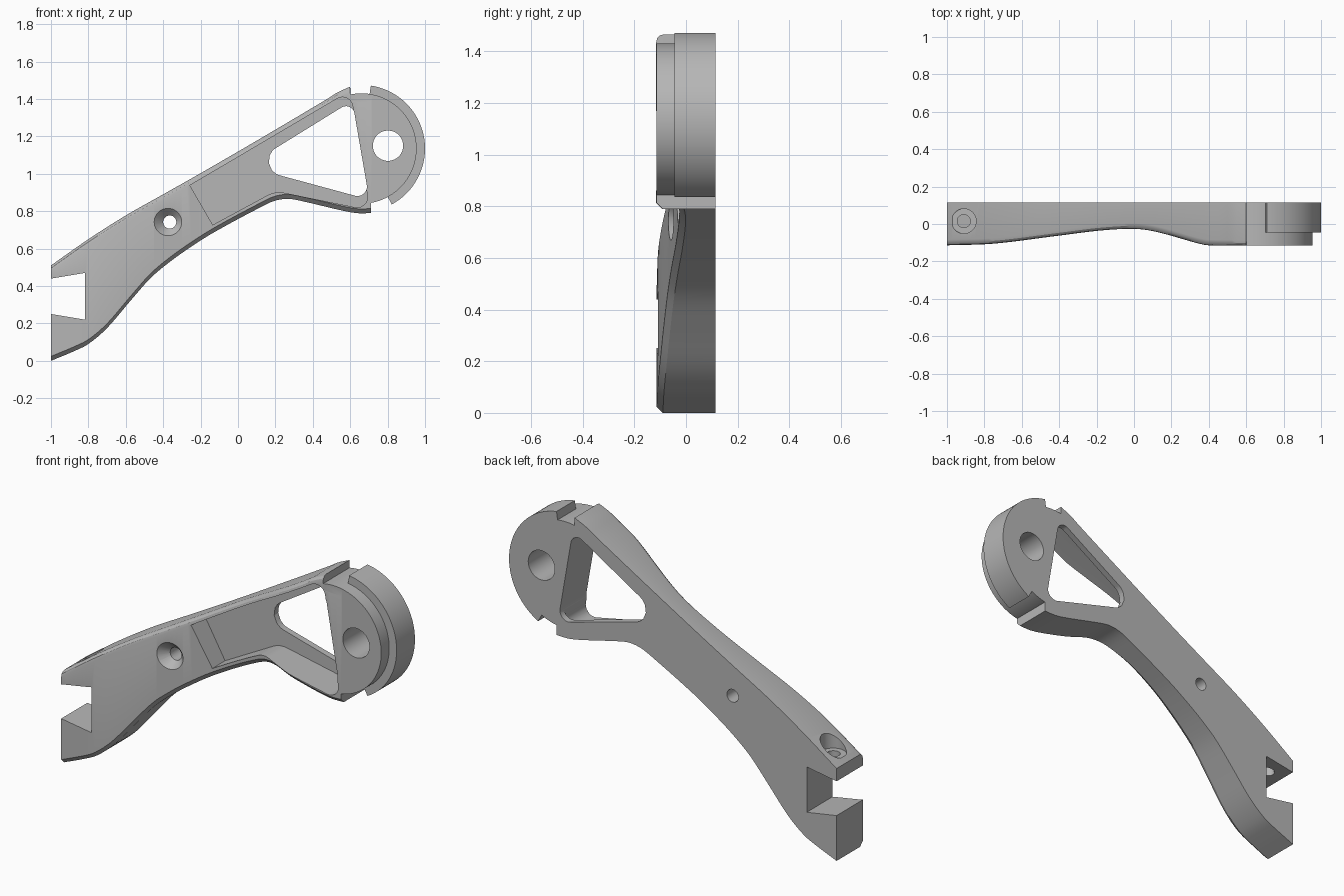
import bpy
import bmesh
import math
from mathutils import Matrix, Vector

if "Cube" in bpy.data.objects:
    bpy.data.objects.remove(bpy.data.objects["Cube"], do_unlink=True)

BACK, FRONT = 0.115, -0.115
HEAD = (0.66, 1.135)
R_DISC, R_RIM = 0.295, 0.34

grey = bpy.data.materials.new("plain grey")
grey.use_nodes = True
colour = (0.47, 0.47, 0.47, 1)
grey.diffuse_color = colour
grey.node_tree.nodes["Principled BSDF"].inputs["Base Color"].default_value = colour


def finish(name, bm):
    bmesh.ops.recalc_face_normals(bm, faces=bm.faces)
    mesh = bpy.data.meshes.new(name)
    bm.to_mesh(mesh)
    bm.free()
    mesh.materials.append(grey)
    obj = bpy.data.objects.new(name, mesh)
    bpy.context.collection.objects.link(obj)
    return obj


def loft(name, rings):
    """Skin a row of matching closed rings and cap both ends."""
    bm = bmesh.new()
    rows = [[bm.verts.new(p) for p in ring] for ring in rings]
    n = len(rows[0])
    for a, b in zip(rows, rows[1:]):
        for i in range(n):
            j = (i + 1) % n
            bm.faces.new((a[i], a[j], b[j], b[i]))
    bm.faces.new(rows[0])
    bm.faces.new(rows[-1])
    return finish(name, bm)


def prism(name, outline, y0, y1):
    return loft(name, [[(x, y, z) for x, z in outline] for y in (y0, y1)])


def rod(name, centre, r_start, r_end, length, along_y=True, sides=48):
    """Cylinder or cone; r_end is the front (or upper) radius."""
    turn = Matrix.Rotation(math.pi / 2, 4, 'X') if along_y else Matrix()
    bm = bmesh.new()
    bmesh.ops.create_cone(bm, cap_ends=True, segments=sides, radius1=r_start,
                          radius2=r_end, depth=length,
                          matrix=Matrix.Translation(centre) @ turn)
    return finish(name, bm)


def rounded(corners, steps=8):
    """Polygon from (x, z, radius) corners with true arc fillets."""
    out = []
    for i, (x, z, r) in enumerate(corners):
        p = Vector((x, z))
        if r == 0:
            out.append((x, z))
            continue
        a = (Vector(corners[i - 1][:2]) - p).normalized()
        b = (Vector(corners[(i + 1) % len(corners)][:2]) - p).normalized()
        half = a.angle(b) / 2
        c = p + (a + b).normalized() * r / math.sin(half)
        u = p + a * r / math.tan(half) - c
        v = p + b * r / math.tan(half) - c
        for k in range(steps + 1):
            t = k / steps
            q = c + (u * (1 - t) + v * t).normalized() * r
            out.append((q.x, q.y))
    return out


def curve(points, x):
    """Smooth height through sorted points."""
    n = len(points)

    def slope(i):
        a, b = points[max(i - 1, 0)], points[min(i + 1, n - 1)]
        return (b[1] - a[1]) / (b[0] - a[0])
    i = max(k for k in range(n - 1) if points[k][0] <= x or k == 0)
    (x0, v0), (x1, v1) = points[i], points[i + 1]
    h = x1 - x0
    t = min(max((x - x0) / h, 0), 1)
    return ((2 * t**3 - 3 * t**2 + 1) * v0 + (t**3 - 2 * t**2 + t) * h * slope(i)
            + (3 * t**2 - 2 * t**3) * v1 + (t**3 - t**2) * h * slope(i + 1))


def combine(target, tool, operation):
    mod = target.modifiers.new(operation.lower(), 'BOOLEAN')
    mod.operation, mod.solver, mod.object = operation, 'EXACT', tool
    bpy.context.view_layer.objects.active = target
    bpy.ops.object.modifier_apply(modifier=mod.name)
    bpy.data.objects.remove(tool, do_unlink=True)


# Arm: upright sections with a chamfered lower and rounded upper front edge
TOP = [(-1, 0.51), (-0.8, 0.65), (-0.6, 0.777), (-0.4, 0.89), (-0.2, 1.003),
       (0.1, 1.177), (0.48, 1.402), (0.53, 1.434), (0.6, 1.466)]
BOTTOM = [(-1, 0), (-0.88, 0.05), (-0.8, 0.09), (-0.7, 0.175), (-0.58, 0.315),
          (-0.47, 0.44), (-0.38, 0.517), (-0.28, 0.59), (-0.135, 0.683),
          (0.13, 0.826), (0.2, 0.857), (0.27, 0.866), (0.35, 0.852),
          (0.55, 0.805), (0.64, 0.789), (0.71, 0.79)]
FACE = [(-1, -0.114), (-0.75, -0.105), (-0.4, -0.062), (-0.18, -0.035),
        (0, -0.026), (0.12, -0.042), (0.36, -0.108), (0.42, FRONT), (0.71, FRONT)]


def section(x, top):
    b, f = curve(BOTTOM, x), curve(FACE, x)
    profile = [(BACK, b), (BACK, top), (f + 0.03, top), (f + 0.015, top - 0.004),
               (f + 0.004, top - 0.015), (f, top - 0.03), (f, b + 0.024), (f + 0.024, b)]
    return [(x, y, z) for y, z in profile]


stations = [-1 + 1.6 * i / 64 for i in range(65)]
rings = [section(x, curve(TOP, x)) for x in stations]
rings += [section(x, 1.415) for x in (0.601, 0.64, 0.68, 0.71)]
body = loft("handle_body", rings)

# Round head and its stepped rear rim
combine(body, rod("head_disc", (HEAD[0], 0, HEAD[1]), R_DISC, R_DISC,
                  BACK - FRONT, sides=96), 'UNION')
angles = [math.radians(-61.5 + 143 * i / 48) for i in range(49)]
rim = [(HEAD[0] + r * math.cos(a), HEAD[1] + r * math.sin(a))
       for r, sweep in ((R_RIM, angles), (R_DISC - 0.03, angles[::-1])) for a in sweep]
combine(body, prism("head_rim", rim, -0.045, BACK), 'UNION')

# Recess in the front and the triangular window through its floor
recess = rounded([(-0.257, 0.938, 0), (-0.135, 0.727, 0), (0.2, 0.908, 0.13),
                  (0.705, 0.805, 0.055), (0.6, 1.443, 0.055)])
window = rounded([(0.045, 1.04, 0.08), (0.702, 0.862, 0.05), (0.611, 1.39, 0.045)])
fork = [(-1.1, 0.423), (-0.818, 0.47), (-0.818, 0.22), (-1.1, 0.267)]
cutters = [
    prism("recess_cutter", recess, -0.3, 0.08),
    prism("window_cutter", window, -0.3, 0.3),
    prism("fork_cutter", fork, -0.3, 0.3),
    # Pivot hole in the head, countersunk hole in the arm
    rod("pivot_cutter", (0.802, 0, 1.15), 0.081, 0.081, 0.6),
    rod("screw_cutter", (-0.365, 0, 0.742), 0.035, 0.035, 0.6),
    rod("countersink_cutter", (-0.365, -0.06, 0.742), 0.035, 0.115, 0.08),
    # Counterbored hole down through the upper fork prong
    rod("bore_cutter", (-0.91, 0.015, 0.45), 0.035, 0.035, 0.3, along_y=False),
    rod("counterbore_cutter", (-0.91, 0.015, 0.66), 0.066, 0.066, 0.26, along_y=False),
]
for cutter in cutters:
    combine(body, cutter, 'DIFFERENCE')

bpy.ops.object.select_all(action='DESELECT')
body.select_set(True)
bpy.context.view_layer.objects.active = body
bpy.ops.object.shade_smooth_by_angle(angle=math.radians(28))
